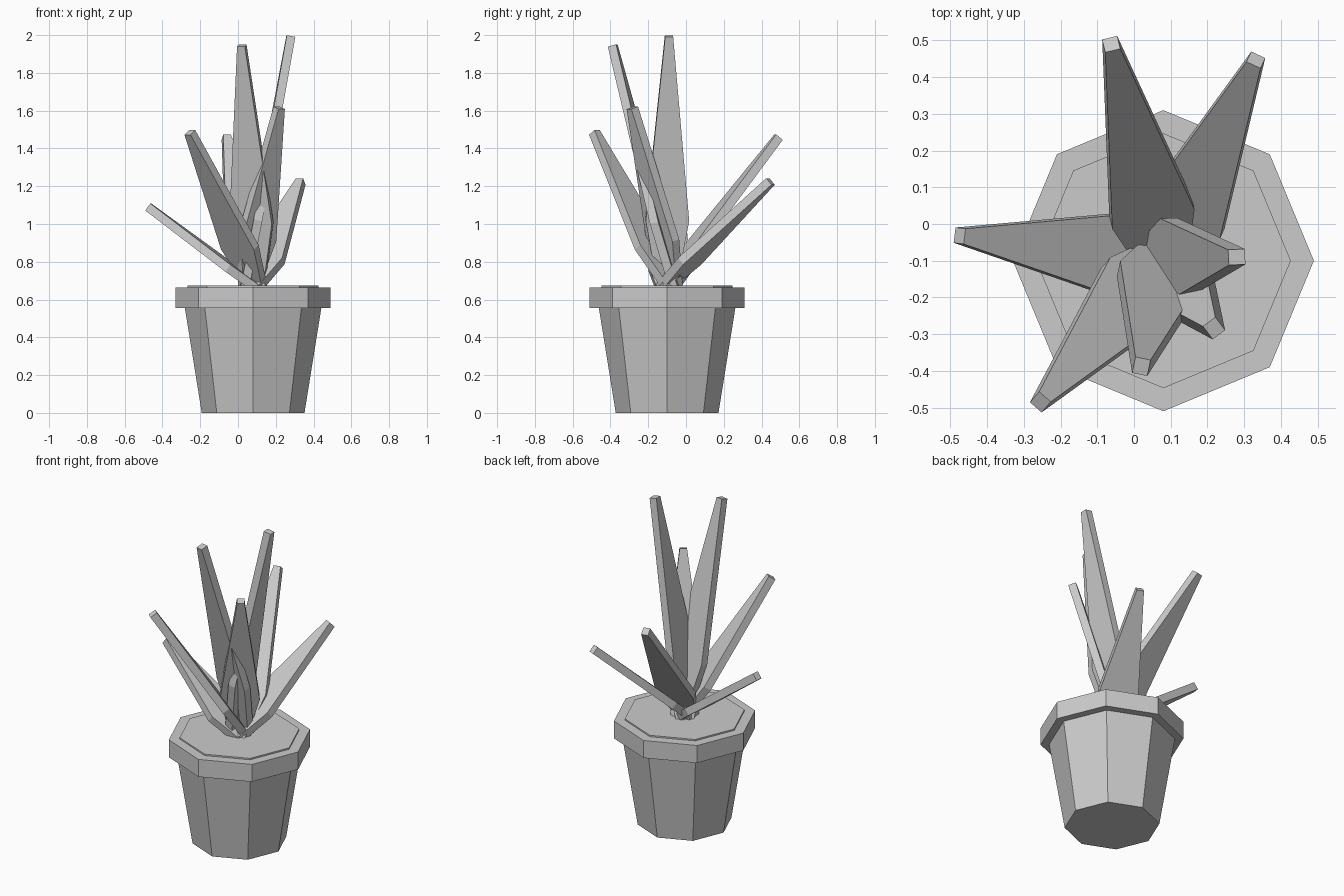
import bpy
import bmesh
from mathutils import Vector

if "Cube" in bpy.data.objects:
    bpy.data.objects.remove(bpy.data.objects["Cube"], do_unlink=True)

grey = bpy.data.materials.new("plain_grey")
grey.use_nodes = True
GREY = (0.6, 0.6, 0.6, 1)
grey.diffuse_color = GREY
grey.node_tree.nodes["Principled BSDF"].inputs["Base Color"].default_value = GREY

CENTRE = Vector((0.08, -0.10, 0))


def octagon(name, low_radius, high_radius, low, high):
    """Eight-sided solid standing between two heights."""
    bpy.ops.mesh.primitive_cone_add(
        vertices=8, radius1=low_radius, radius2=high_radius, depth=high - low,
        location=CENTRE + Vector((0, 0, (low + high) / 2)))
    part = bpy.context.object
    part.name = name
    part.data.materials.append(grey)


def leaf(name, tip):
    """Thick kite-shaped blade: narrow root, wide belly, small square tip."""
    tip = Vector(tip)
    outward = Vector((tip.x - CENTRE.x, tip.y - CENTRE.y, 0)).normalized()
    root = CENTRE - outward * 0.05 + Vector((0, 0, 0.64))
    axis = (tip - root).normalized()
    across = axis.cross(Vector((0, 0, 1))).normalized()
    normal = across.cross(axis)

    bm = bmesh.new()
    rings = []
    for along, half_width in ((0, 0.045), (0.28, 0.115), (1, 0.021)):
        middle = root.lerp(tip, along)
        rings.append([
            bm.verts.new(middle + across * half_width * a + normal * 0.023 * b)
            for a, b in ((-1, -1), (1, -1), (1, 1), (-1, 1))])
    for lower, upper in zip(rings, rings[1:]):
        for i in range(4):
            j = (i + 1) % 4
            bm.faces.new((lower[i], lower[j], upper[j], upper[i]))
    bm.faces.new(rings[0])
    bm.faces.new(rings[-1])
    bmesh.ops.recalc_face_normals(bm, faces=bm.faces)

    mesh = bpy.data.meshes.new(name)
    bm.to_mesh(mesh)
    bm.free()
    mesh.materials.append(grey)
    bpy.context.collection.objects.link(bpy.data.objects.new(name, mesh))


# Pot, its collar and the soil
octagon("pot", 0.272, 0.362, 0, 0.56)
octagon("pot_rim", 0.41, 0.41, 0.555, 0.665)
octagon("soil", 0.347, 0.347, 0.62, 0.674)

# Leaves fanning out from the middle of the soil
leaf("back_leaf", (-0.062, 0.49, 1.46))
leaf("back_left_leaf", (0.332, 0.447, 1.225))
leaf("right_leaf", (-0.475, -0.032, 1.09))
leaf("front_right_leaf", (-0.255, -0.485, 1.485))
leaf("tall_front_leaf", (0.02, -0.388, 1.945))
leaf("front_left_leaf", (0.218, -0.284, 1.615))
leaf("tall_left_leaf", (0.28, -0.09, 1.995))
